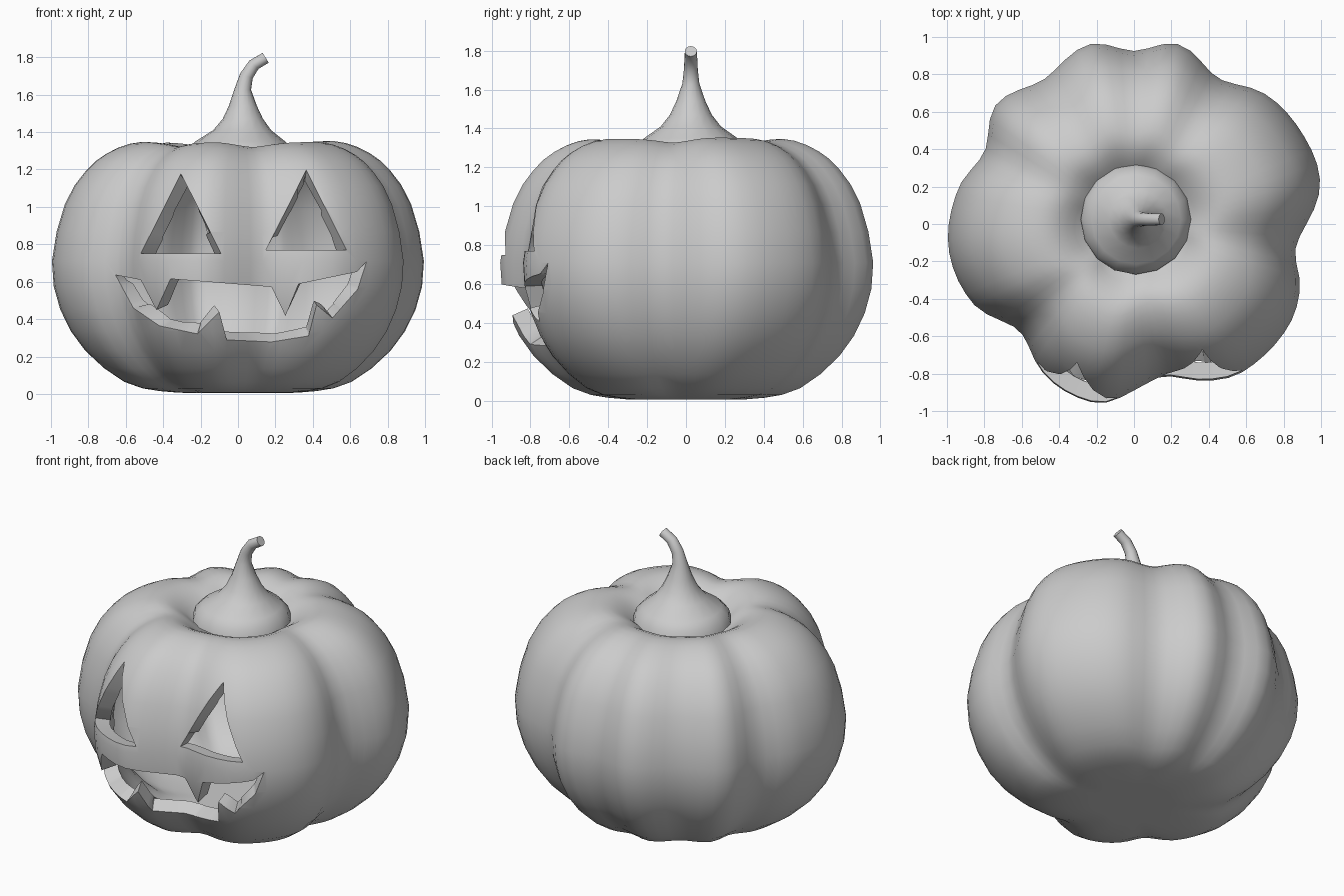
import bpy, bmesh
from math import sin, cos, radians, pi
from mathutils import Vector

if "Cube" in bpy.data.objects:
    bpy.data.objects.remove(bpy.data.objects["Cube"])


def catmull(a, b, c, d, t):
    return 0.5 * (2*b + (c-a)*t + (2*a-5*b+4*c-d)*t*t + (3*b-a-3*c+d)*t**3)


def link(name, bm):
    me = bpy.data.meshes.new(name)
    bmesh.ops.recalc_face_normals(bm, faces=bm.faces)
    bm.to_mesh(me)
    bm.free()
    ob = bpy.data.objects.new(name, me)
    bpy.context.collection.objects.link(ob)
    return ob


def activate(ob):
    bpy.ops.object.select_all(action='DESELECT')
    ob.select_set(True)
    bpy.context.view_layer.objects.active = ob


def skin(bm, rings):
    """Bridge closed rings of equal length with quads."""
    for a, b in zip(rings, rings[1:]):
        n = len(a)
        for i in range(n):
            j = (i+1) % n
            bm.faces.new((a[i], a[j], b[j], b[i]))


# Rib outline seen from above: (angle in degrees, radius)
RIBS = [(-172, 1.0), (-153, .957), (-137, .838), (-121, .935), (-109, .974),
        (-99.5, .97), (-90, .89), (-79, .83), (-64, .93), (-54.8, .98),
        (-33, .99), (-21.5, .953), (-8, .874), (12, 1.017), (30, 1.02),
        (45, .986), (60, .90), (76, .99), (90, .925), (104, .99),
        (122, .911), (139, .976), (154, .888), (168, .957)]
# Rib cross-section: (radius fraction, height)
PROFILE = [(.25, .005), (.42, .015), (.61, .064), (.82, .23), (.955, .45),
           (1, .71), (.93, 1.016), (.82, 1.19), (.71, 1.283), (.58, 1.338),
           (.46, 1.345), (.36, 1.30), (.28, 1.235), (.16, 1.15)]


def rib_radius(deg):
    n = len(RIBS)
    deg = (deg + 172) % 360 - 172
    i = max(k for k in range(n) if RIBS[k][0] <= deg + 1e-6)
    a0 = RIBS[i][0]
    a1 = RIBS[i+1][0] if i+1 < n else RIBS[0][0] + 360
    p = [RIBS[(i+k) % n][1] for k in (-1, 0, 1, 2)]
    return catmull(*p, (deg-a0)/(a1-a0))


# Pumpkin skin as a closed surface
SEG = 80
pts = [Vector(p) for p in PROFILE]
curve = []
for i in range(len(pts)-1):
    q = [pts[max(i-1, 0)], pts[i], pts[i+1], pts[min(i+2, len(pts)-1)]]
    curve += [catmull(*q, t) for t in (0, .5)]
curve.append(pts[-1])
bm = bmesh.new()
rings = []
for r, z in curve:
    ring = []
    for s in range(SEG):
        deg = 360*s/SEG
        R = rib_radius(deg)
        zz = z if z < .7 else .7 + (z-.7)*(1 + .25*(R-1))
        ring.append(bm.verts.new((r*R*cos(radians(deg)), r*R*sin(radians(deg)), zz)))
    rings.append(ring)
skin(bm, rings)
for ring, z in ((rings[0], .01), (rings[-1], 1.12)):
    c = bm.verts.new((0, 0, z))
    for i in range(SEG):
        bm.faces.new((ring[i], ring[(i+1) % SEG], c))
pumpkin = link("pumpkin_shell", bm)

# Face openings: two eyes and a toothed mouth
BACK = -.3
EYE = [(-.215, 0), (.215, 0), (0, .427)]
MOUTH = [(-.655, .636), (-.52, .61), (-.436, .449), (-.361, .615), (.179, .572),
         (.254, .417), (.324, .588), (.634, .652), (.687, .706), (.64, .56),
         (.505, .406), (.42, .476), (.377, .31), (.179, .278), (-.06, .289),
         (-.1, .439), (-.217, .321), (-.42, .364), (-.56, .46)]
shapes = [MOUTH] + [[(x+cx, z+cz) for x, z in EYE] for cx, cz in ((-.305, .75), (.365, .77))]
bm = bmesh.new()
for shape in shapes:
    front, back = [[bm.verts.new((x, y, z)) for x, z in shape] for y in (-1.3, BACK)]
    bm.faces.new(front)
    bm.faces.new(back)
    skin(bm, [front, back])
cutter = link("face_cutter", bm)

activate(pumpkin)
mod = pumpkin.modifiers.new("carve", 'BOOLEAN')
mod.operation = 'DIFFERENCE'
mod.solver = 'EXACT'
mod.object = cutter
bpy.ops.object.modifier_apply(modifier="carve")
bpy.data.objects.remove(cutter)

# Drop the tunnel walls, leaving open holes in the skin
bm = bmesh.new()
bm.from_mesh(pumpkin.data)
walls = [f for f in bm.faces
         if any(abs(v.co.y-BACK) < 1e-4 and abs(v.co.x) < .72 and .25 < v.co.z < 1.22
                for v in f.verts)]
bmesh.ops.delete(bm, geom=walls, context='FACES')
bm.to_mesh(pumpkin.data)
bm.free()

# Give the skin a wall thickness
mod = pumpkin.modifiers.new("wall", 'SOLIDIFY')
mod.thickness = .09
mod.offset = -1
bpy.ops.object.modifier_apply(modifier="wall")
bpy.ops.object.shade_smooth_by_angle(angle=radians(40))

# Stem: rings of (x, z, radius, lean in degrees)
STEM = [(.01, 1.26, .295, 0), (.01, 1.31, .28, 0), (.012, 1.35, .24, 0),
        (.022, 1.41, .155, 0), (.026, 1.47, .108, 0), (.026, 1.54, .075, 0),
        (.026, 1.63, .044, 5), (.045, 1.70, .036, 22), (.085, 1.76, .033, 42),
        (.148, 1.797, .031, 58)]
bm = bmesh.new()
rings = []
for x, z, r, lean in STEM:
    a = radians(lean)
    rings.append([bm.verts.new((x + r*cos(t)*cos(a), .025 + r*sin(t), z - r*cos(t)*sin(a)))
                  for t in (2*pi*k/16 for k in range(16))])
skin(bm, rings)
bm.faces.new(rings[0])
bm.faces.new(rings[-1])
stem = link("stem", bm)
activate(stem)
bpy.ops.object.shade_smooth_by_angle(angle=radians(40))
